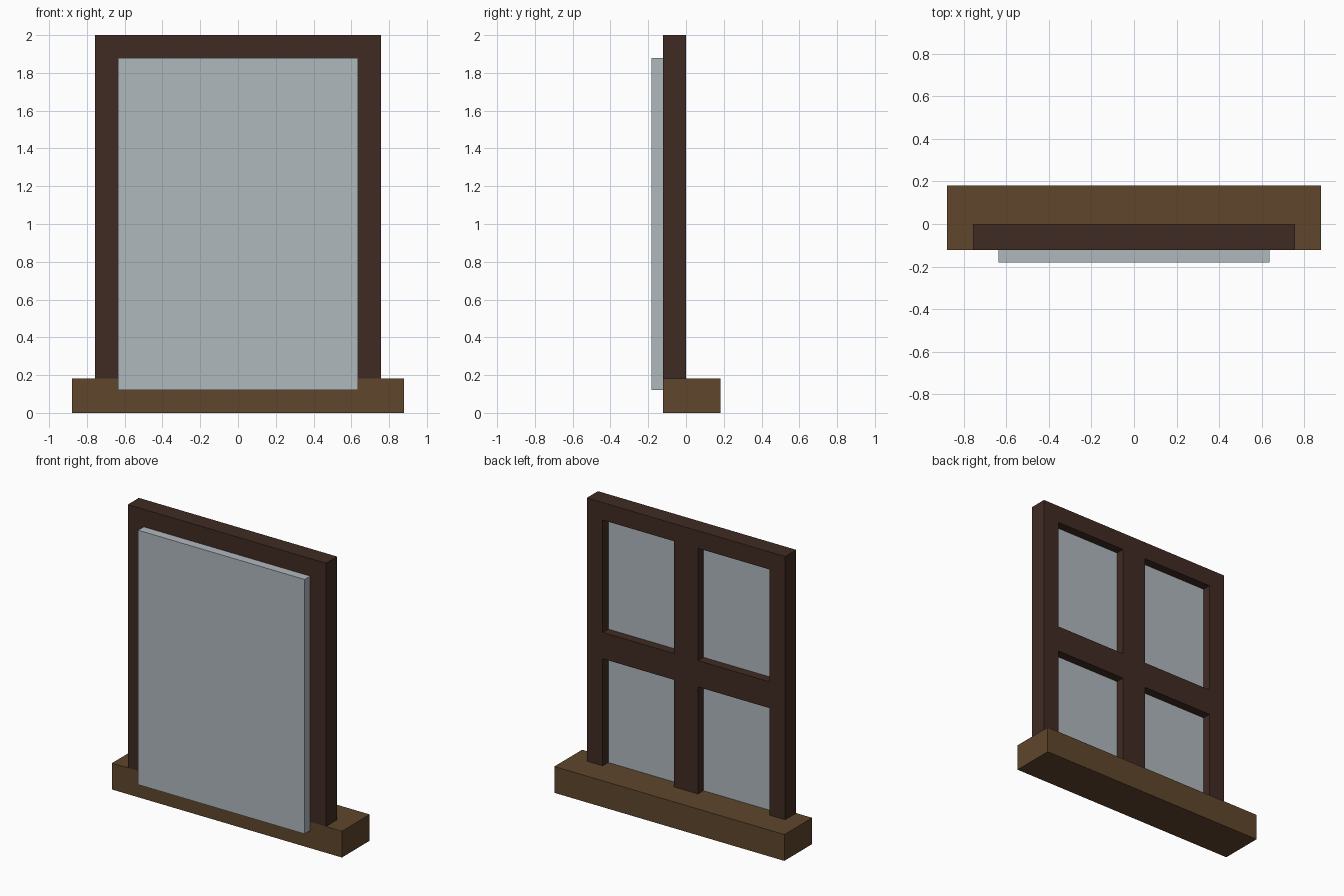
import bpy

U = 2 / 33  # base module: the window is 33 modules tall

cube = bpy.data.objects.get("Cube")
if cube:
    bpy.data.objects.remove(cube, do_unlink=True)


def linear(c):
    c /= 255
    return c / 12.92 if c <= 0.04045 else ((c + 0.055) / 1.055) ** 2.4


def material(name, rgb):
    m = bpy.data.materials.new(name)
    m.use_nodes = True
    colour = (*[linear(c) for c in rgb], 1)
    m.diffuse_color = colour
    bsdf = m.node_tree.nodes["Principled BSDF"]
    bsdf.inputs["Base Color"].default_value = colour
    bsdf.inputs["Roughness"].default_value = 0.8
    return m


def box(name, x, y, z, mat):
    """Box from (min, max) ranges given in modules."""
    ranges = (x, y, z)
    bpy.ops.mesh.primitive_cube_add(size=1, location=[(a + b) / 2 * U for a, b in ranges])
    ob = bpy.context.object
    ob.name = name
    ob.scale = [(b - a) * U for a, b in ranges]
    bpy.ops.object.transform_apply(location=False, rotation=False, scale=True)
    ob.data.materials.append(mat)
    return ob


dark_wood = material("dark wood", (64, 43, 35))
sill_wood = material("sill wood", (95, 70, 44))
pane_grey = material("pane grey", (176, 184, 190))

# Sill, projecting behind the frame
box("sill", (-14.5, 14.5), (-2, 3), (0, 3), sill_wood)

# Outer frame: two posts and a head rail
for name, side in (("left_post", 1), ("right_post", -1)):
    box(name, sorted((side * 10.5, side * 12.5)), (-2, 0), (3, 31), dark_wood)
box("head_rail", (-12.5, 12.5), (-2, 0), (31, 33), dark_wood)

# Glazing bars, split where they cross
MID = 16.7
box("cross_bar", (-10.5, 10.5), (-1, 0), (MID - 1.5, MID + 1.5), dark_wood)
box("lower_mullion", (-1.5, 1.5), (-1, 0), (3, MID - 1.5), dark_wood)
box("upper_mullion", (-1.5, 1.5), (-1, 0), (MID + 1.5, 31), dark_wood)

# Thick pane standing proud of the front
box("pane", (-10.5, 10.5), (-3, -1), (2, 31), pane_grey)
